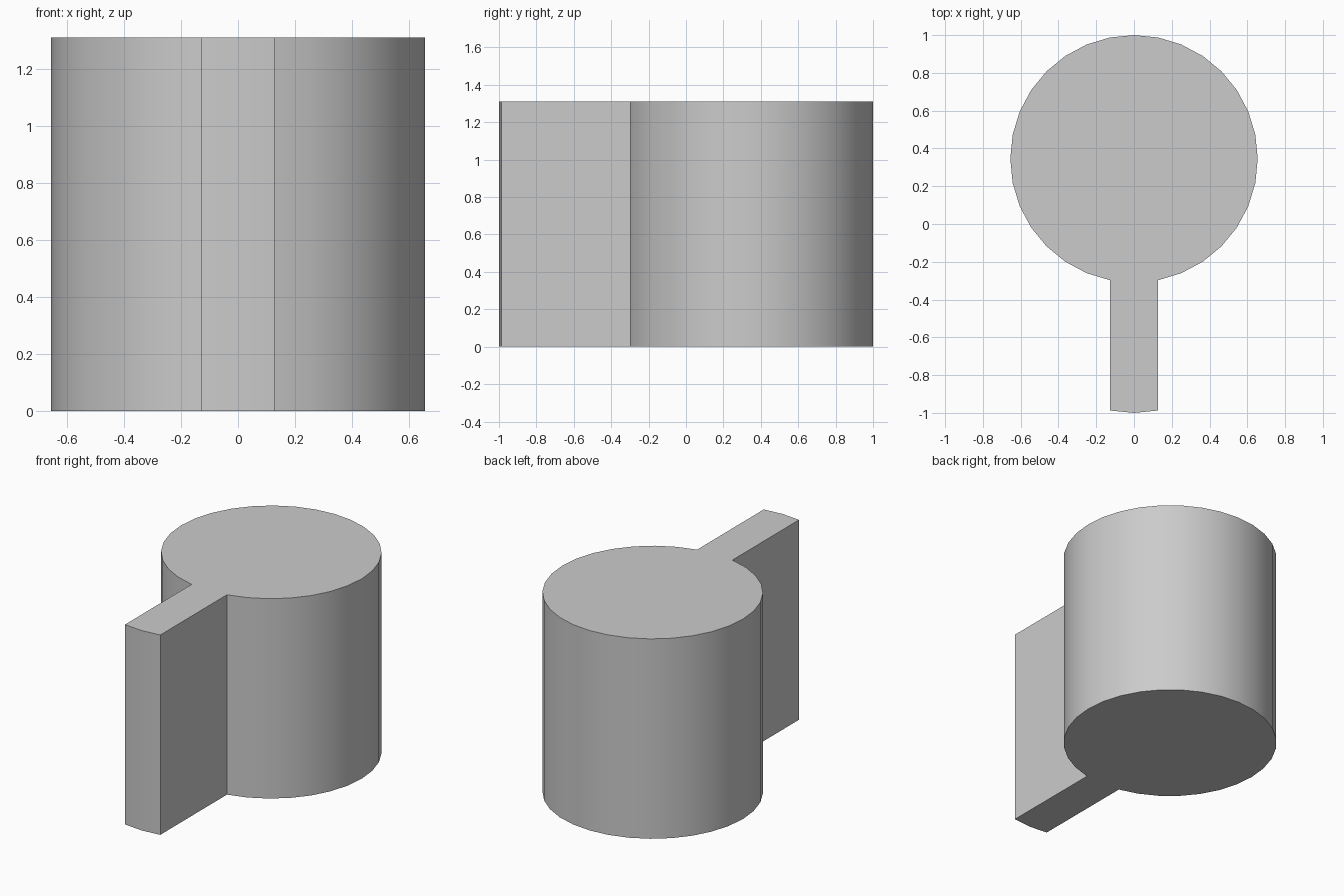
import bpy, bmesh
from math import sin, cos, pi, radians

if "Cube" in bpy.data.objects:
    bpy.data.objects.remove(bpy.data.objects["Cube"])

RADIUS, HEIGHT, SIDES = 0.655, 1.31, 32
CENTRE_Y = 1 - RADIUS
TAB_SHIFT = -1 - (CENTRE_Y - RADIUS)   # slides the front arc out to y = -1


def arc_point(i, shift=0.0):
    a = -pi / 2 + 2 * pi * i / SIDES
    return (RADIUS * cos(a), CENTRE_Y + RADIUS * sin(a) + shift, 0)


# Keyhole outline: round body, then the front two facets pushed out as a tab
outline = [arc_point(i) for i in range(1, SIDES)]
outline += [arc_point(i, TAB_SHIFT) for i in (-1, 0, 1)]

# Extrude the outline into one solid
bm = bmesh.new()
base = bm.faces.new([bm.verts.new(p) for p in outline])
ext = bmesh.ops.extrude_face_region(bm, geom=[base], use_keep_orig=True)
top = [v for v in ext["geom"] if isinstance(v, bmesh.types.BMVert)]
bmesh.ops.translate(bm, verts=top, vec=(0, 0, HEIGHT))
bmesh.ops.recalc_face_normals(bm, faces=bm.faces)

mesh = bpy.data.meshes.new("keyed_cylinder")
bm.to_mesh(mesh)
bm.free()
body = bpy.data.objects.new("keyed_cylinder", mesh)
bpy.context.collection.objects.link(body)

# Smooth round walls, crisp rims and tab corners
bpy.context.view_layer.objects.active = body
body.select_set(True)
bpy.ops.object.shade_smooth_by_angle(angle=radians(30))
